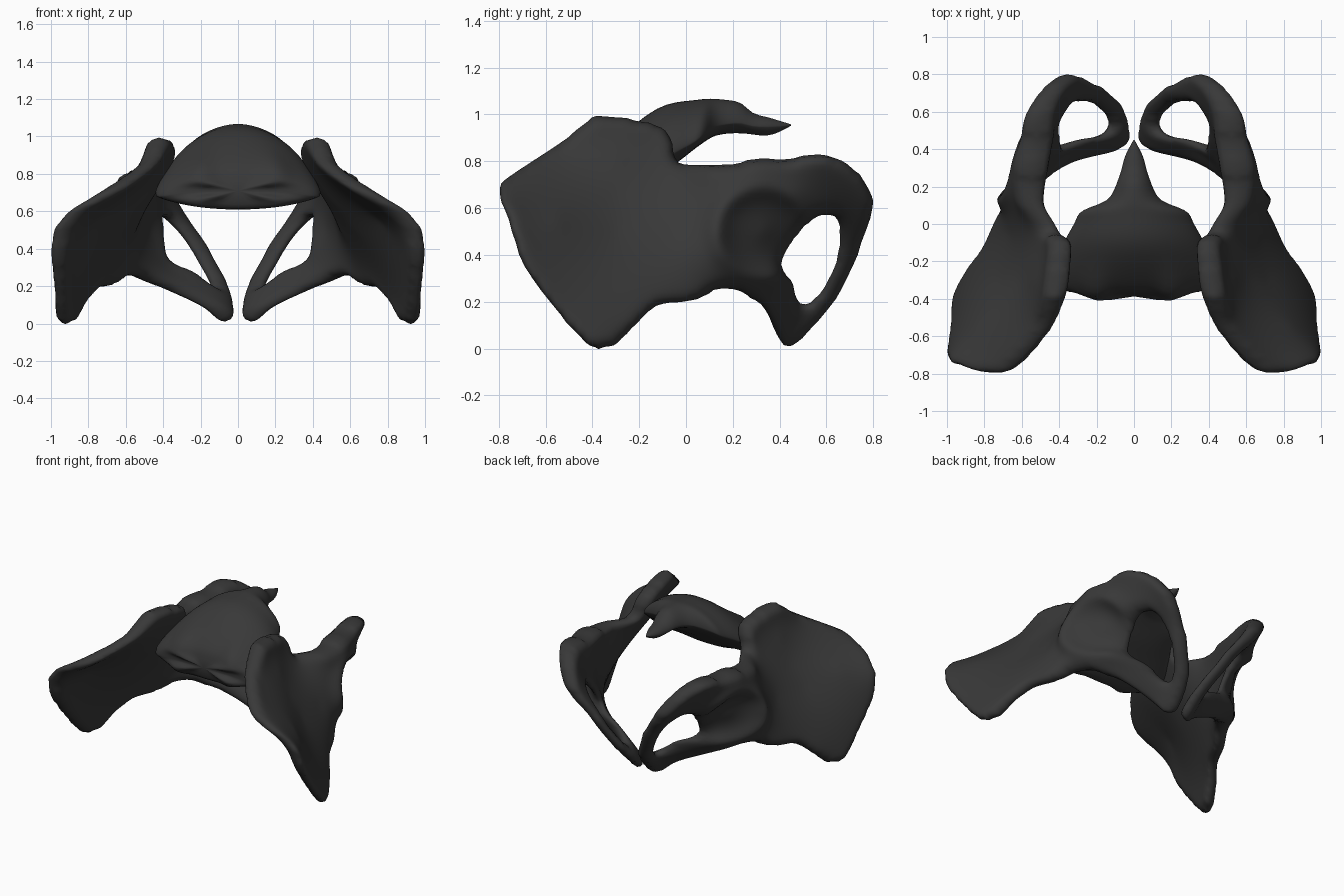
import bpy, bmesh, math
from mathutils import Vector
from mathutils.geometry import delaunay_2d_cdt

if "Cube" in bpy.data.objects:
    bpy.data.objects.remove(bpy.data.objects["Cube"])

bone = bpy.data.materials.new("dark_bone")
bone.diffuse_color = (0.04, 0.04, 0.04, 1)
bone.use_nodes = True
bone.node_tree.nodes["Principled BSDF"].inputs["Base Color"].default_value = bone.diffuse_color


def finish(bm, name, smooth=0):
    bmesh.ops.recalc_face_normals(bm, faces=bm.faces)
    me = bpy.data.meshes.new(name)
    bm.to_mesh(me)
    bm.free()
    me.materials.append(bone)
    for p in me.polygons:
        p.use_smooth = True
    ob = bpy.data.objects.new(name, me)
    bpy.context.collection.objects.link(ob)
    if smooth:
        m = ob.modifiers.new("smooth", 'SMOOTH')
        m.factor, m.iterations = 0.5, smooth
    return ob


def spline(pts, n):
    # closed Catmull-Rom curve through the points
    out, k = [], len(pts)
    for i in range(k):
        a, b, c, d = (Vector(pts[(i + j) % k]) for j in (-1, 0, 1, 2))
        for s in range(n):
            t = s / n
            out.append(0.5 * (2 * b + (c - a) * t + (2 * a - 5 * b + 4 * c - d) * t * t
                              + (3 * b - a - 3 * c + d) * t ** 3))
    return out


def solve(A, rhs):
    # Gaussian elimination with several right-hand columns
    n = len(A)
    M = [A[i][:] + list(rhs[i]) for i in range(n)]
    for i in range(n):
        p = max(range(i, n), key=lambda r: abs(M[r][i]))
        M[i], M[p] = M[p], M[i]
        M[i] = [v / M[i][i] for v in M[i]]
        for r in range(n):
            if r != i and M[r][i]:
                f = M[r][i]
                M[r] = [x - f * y for x, y in zip(M[r], M[i])]
    return [row[n:] for row in M]


# hip bone side outline and its opening, as (y, z)
outline = spline([(-.37, 1.01), (-.25, .995), (-.12, .965), (-.05, .9), (-.03, .805), (.08, .795),
                  (.2, .8), (.32, .83), (.42, .82), (.57, .845), (.7, .795), (.785, .7), (.81, .6),
                  (.745, .4), (.655, .21), (.5, .03), (.43, 0), (.375, .05), (.33, .16), (.25, .22),
                  (.15, .25), (.05, .195), (-.1, .18), (-.2, .1), (-.29, .01), (-.36, -.01),
                  (-.43, .01), (-.55, .14), (-.7, .345), (-.77, .55), (-.81, .67), (-.76, .75),
                  (-.55, .885), (-.42, .985)], 4)
opening = spline([(.50, .5), (.56, .55), (.63, .555), (.65, .5), (.63, .37), (.56, .24),
                  (.495, .2), (.465, .28), (.42, .36), (.45, .43)], 4)

# control samples of the bone sheet: y, z, middle x, half thickness
ctrl = [(-.3, 1, .405, .07), (-.1, .93, .39, .065), (-.03, .8, .43, .06), (-.55, .88, .46, .055),
        (-.65, .82, .53, .06), (-.75, .75, .62, .065), (-.81, .67, .73, .06), (-.785, .6, .87, .07),
        (-.75, .5, .955, .06), (-.7, .35, .97, .05),
        (-.55, .15, .955, .04), (-.36, 0, .92, .05), (-.2, .1, .84, .045), (-.1, .18, .76, .05),
        (.05, .2, .68, .05), (.15, .24, .59, .06), (.25, .22, .49, .06), (.33, .17, .35, .07),
        (.38, .08, .14, .06), (.44, .02, .06, .045), (.66, .23, .10, .05), (.74, .42, .20, .05),
        (.8, .6, .34, .06), (.7, .78, .46, .07), (.57, .83, .52, .085), (.45, .78, .52, .09),
        (.3, .78, .55, .095), (.1, .76, .55, .07), (.15, .5, .62, .09), (.33, .5, .56, .09),
        (.38, .3, .44, .08), (.41, .36, .40, .06), (.46, .27, .24, .06), (.5, .19, .12, .05),
        (.55, .56, .44, .055), (.65, .5, .30, .045)]
ctrl += [(-.3, .5, .67, .045), (-.55, .55, .80, .04), (-.05, .5, .61, .065), (-.3, .8, .475, .065),
         (-.3, .65, .56, .055)]
P = [Vector(c[:2]) for c in ctrl]
W = solve([[(a - b).length for b in P] for a in P], [c[2:] for c in ctrl])


def sheet(p):
    r = [(p - q).length for q in P]
    return [sum(d * w[k] for d, w in zip(r, W)) for k in (0, 1)]


loops = [outline, opening]
segs = [(lp[i - 1], lp[i]) for lp in loops for i in range(len(lp))]


def edge_dist(p):
    best = 9.0
    for a, b in segs:
        e = b - a
        t = min(1, max(0, (p - a).dot(e) / e.length_squared))
        best = min(best, (p - a - e * t).length_squared)
    return math.sqrt(best)


def inside(p):
    hit = False
    for a, b in segs:
        if (a.y > p.y) != (b.y > p.y) and p.x < a.x + (p.y - a.y) * (b.x - a.x) / (b.y - a.y):
            hit = not hit
    return hit


# triangulate the outline with a regular fill of interior points
pts, edges = [], []
for lp in loops:
    s = len(pts)
    edges += [(s + i, s + (i + 1) % len(lp)) for i in range(len(lp))]
    pts += lp
for i in range(82):
    for j in range(52):
        p = Vector((-.81 + i * .02 + (j % 2) * .01, j * .02))
        if inside(p) and edge_dist(p) > .01:
            pts.append(p)
verts, _, tris, *_ = delaunay_2d_cdt(pts, edges, [], 0, 1e-5)

# hip bones: inner and outer skins with rounded edges and a hip socket
bm = bmesh.new()
outer, inner, rim = [], [], []
for p in verts:
    d = edge_dist(p)
    x, t = sheet(p)
    rim.append(d < 1e-4)
    if rim[-1]:
        v = bm.verts.new((x, p.x, p.y))
        outer.append(v)
        inner.append(v)
        continue
    t = max(t, .025) * math.sqrt(1 - (1 - min(1, d / .055)) ** 2)
    r = math.hypot(p.x - .33, p.y - .5) / .19
    fade = min(1, d / .15) * max(0, min(1, (.78 - p.y) / .15))
    dish = -.09 * max(0, 1 - r * r) + .03 * math.exp(-((r - 1.05) / .25) ** 2) * fade
    outer.append(bm.verts.new((x + t + dish, p.x, p.y)))
    inner.append(bm.verts.new((x - t, p.x, p.y)))
for f in tris:
    c = (verts[f[0]] + verts[f[1]] + verts[f[2]]) / 3
    if inside(c) and not all(rim[i] for i in f):
        bm.faces.new([outer[i] for i in f])
        bm.faces.new([inner[i] for i in reversed(f)])
hip = finish(bm, "hip_bones", 5)
mir = hip.modifiers.new("mirror", 'MIRROR')
mir.use_mirror_merge = False

# sacrum: lofted sections (y, half width, top z, bottom z, wing droop)
sections = [(-.37, .30, .79, .63, .01), (-.355, .40, .83, .61, .04), (-.30, .45, .89, .605, .07),
            (-.22, .44, .96, .66, .10), (-.12, .39, 1.035, .74, .10), (-.04, .345, 1.055, .79, .08),
            (.02, .31, 1.06, .84, .08), (.06, .30, 1.065, .87, .07), (.09, .24, 1.068, .89, .05),
            (.12, .14, 1.068, .91, .04), (.18, .105, 1.062, .92, .03), (.24, .085, 1.055, .92, .02),
            (.28, .068, 1.0, .915, .01), (.35, .055, .99, .905, 0), (.40, .03, .972, .925, 0),
            (.45, .003, .958, .952, 0)]
N = 40
bm = bmesh.new()
rings = []
for y, w, top, bot, droop in sections:
    ring = []
    for i in range(N):
        a = 2 * math.pi * i / N
        c, s = math.cos(a), math.sin(a)
        s = -abs(s) ** 1.7 if s < 0 else s
        # front edge swells into a blunt joint process on each wing
        fwd = .06 * math.exp(-((abs(w * c) - .21) / .05) ** 2) if y < -.28 else 0
        z = (top + bot) / 2 + (top - bot) / 2 * s - droop * c * c
        ring.append(bm.verts.new((w * c, y - fwd, z)))
    rings.append(ring)
for a, b in zip(rings, rings[1:]):
    for i in range(N):
        bm.faces.new((a[i], a[(i + 1) % N], b[(i + 1) % N], b[i]))
# end caps as fans
for ring in (rings[0], rings[-1]):
    mid = bm.verts.new(sum((v.co for v in ring), Vector()) / N)
    for i in range(N):
        bm.faces.new((ring[i], ring[(i + 1) % N], mid))
sacrum = finish(bm, "sacrum")
sub = sacrum.modifiers.new("subdivide", 'SUBSURF')
sub.levels = sub.render_levels = 1
